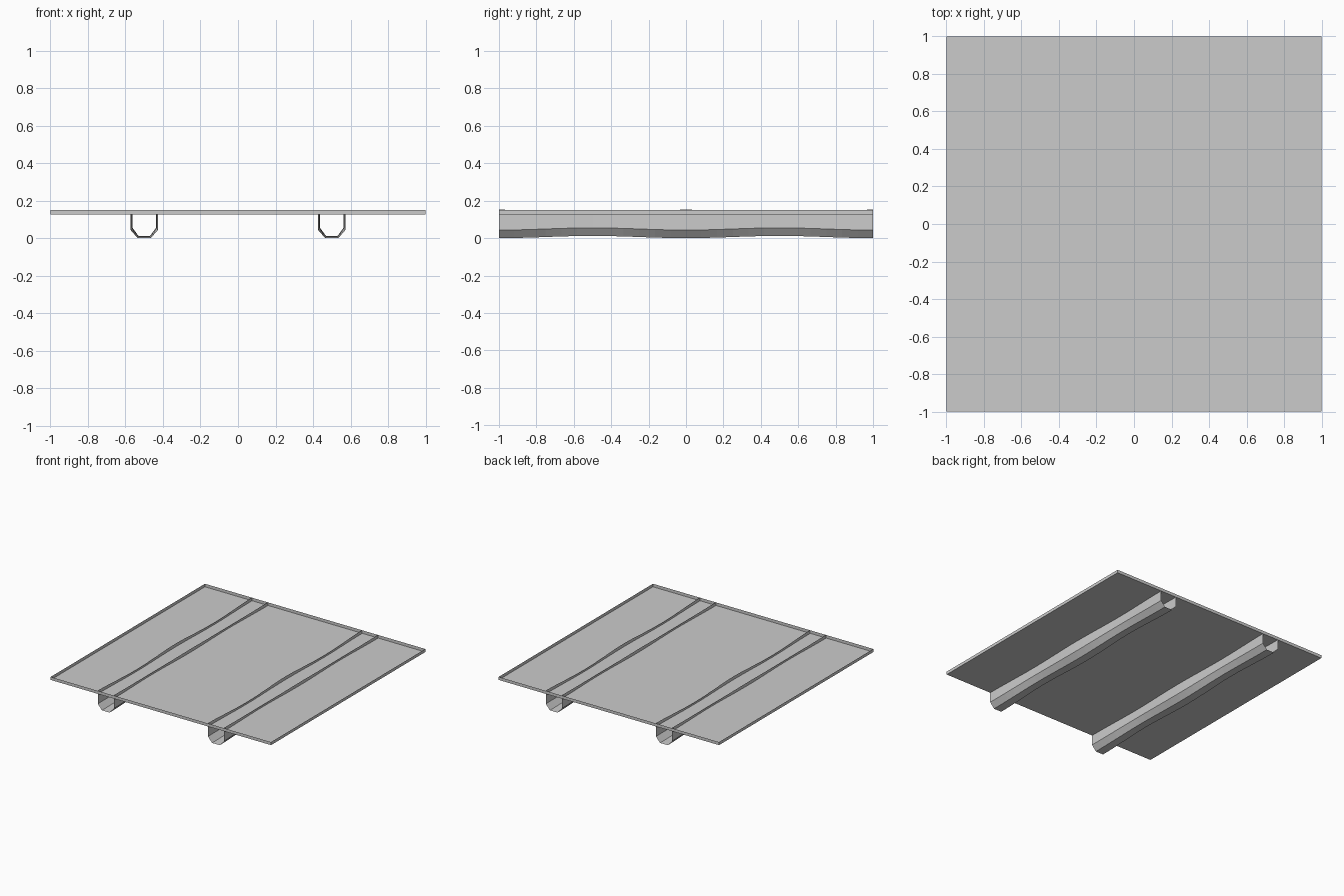
import bpy, bmesh, math

if "Cube" in bpy.data.objects:
    bpy.data.objects.remove(bpy.data.objects["Cube"])


def make_object(name, bm):
    mesh = bpy.data.meshes.new(name)
    bm.to_mesh(mesh)
    bm.free()
    obj = bpy.data.objects.new(name, mesh)
    bpy.context.collection.objects.link(obj)
    return obj


# shallow open tray: flat floor with a thin upright rim
FLOOR, RIM, HALF = 0.125, 0.15, 1.0
bm = bmesh.new()
corners = [(-HALF, -HALF), (HALF, -HALF), (HALF, HALF), (-HALF, HALF)]
low = [bm.verts.new((x, y, FLOOR)) for x, y in corners]
high = [bm.verts.new((x, y, RIM)) for x, y in corners]
bm.faces.new(low)
for i in range(4):
    j = (i + 1) % 4
    bm.faces.new((low[i], low[j], high[j], high[i]))
make_object("tray", bm)

# channel section (offset x, z) where it is widest and narrowest
WIDE = [(-0.0725, 0.152), (-0.0725, 0.043), (-0.035, 0.0),
        (0.035, 0.0), (0.0725, 0.043), (0.0725, 0.152)]
NARROW = [(-0.0625, 0.140), (-0.0625, 0.055), (-0.031, 0.012),
          (0.031, 0.012), (0.0625, 0.055), (0.0625, 0.140)]
STEPS = 24


def channel(name, cx):
    # open-ended trough whose section swells and shrinks along y
    bm = bmesh.new()
    rows = []
    for s in range(STEPS + 1):
        y = -1 + 2 * s / STEPS
        t = 0.5 - 0.5 * math.cos(2 * math.pi * y)
        rows.append([bm.verts.new((cx + a[0] + (b[0] - a[0]) * t, y,
                                   a[1] + (b[1] - a[1]) * t))
                     for a, b in zip(WIDE, NARROW)])
    for r0, r1 in zip(rows, rows[1:]):
        for i in range(len(WIDE) - 1):
            bm.faces.new((r0[i], r0[i + 1], r1[i + 1], r1[i]))
    make_object(name, bm)


for side, x in (("left", -0.5), ("right", 0.5)):
    channel(side + "_channel", x)
